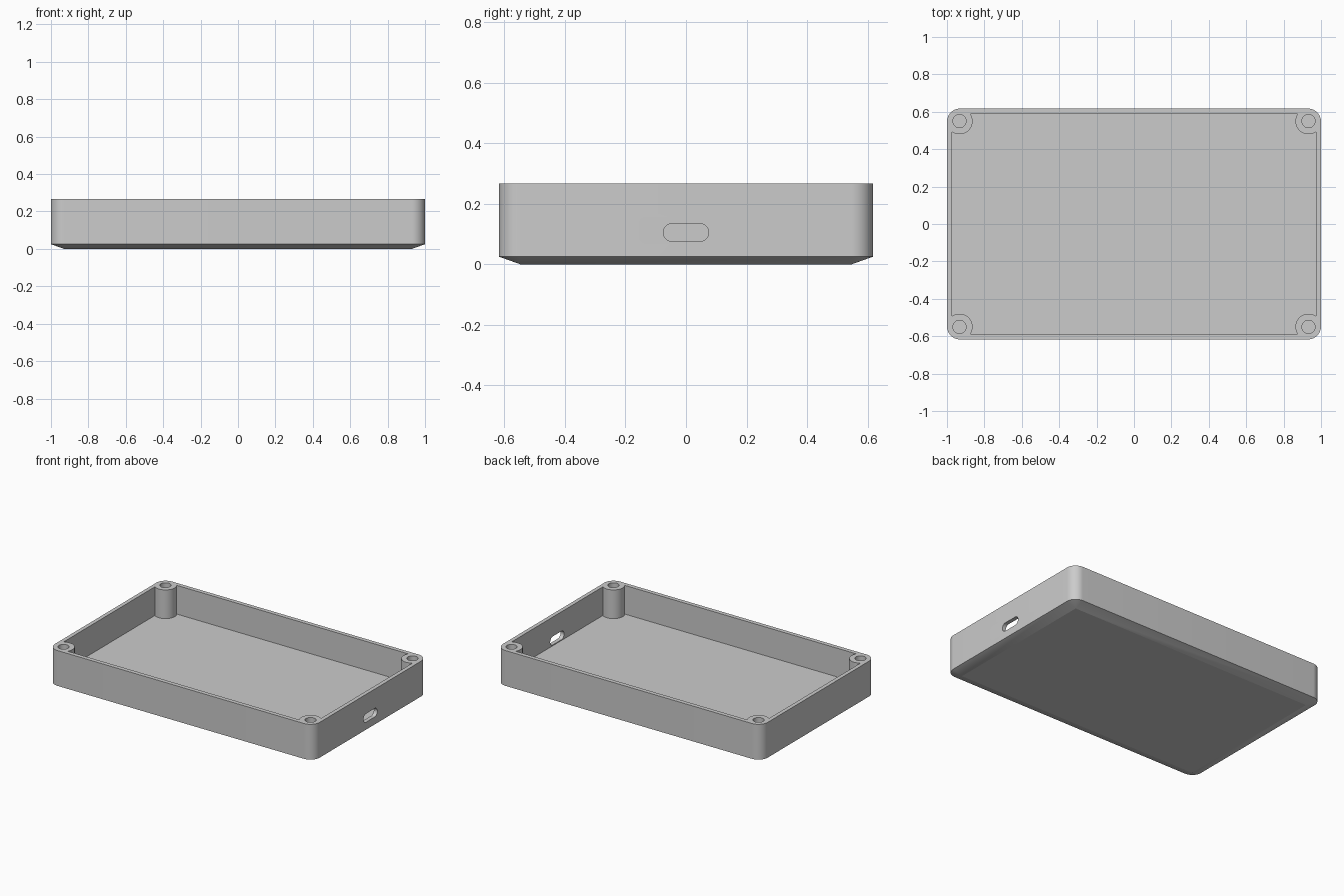
import bpy, bmesh
from math import sin, cos, pi, radians

cube = bpy.data.objects.get("Cube")
if cube:
    bpy.data.objects.remove(cube, do_unlink=True)

grey = bpy.data.materials.new("grey plastic")
grey.use_nodes = True
colour = (0.6, 0.6, 0.6, 1)
grey.diffuse_color = colour
grey.node_tree.nodes["Principled BSDF"].inputs["Base Color"].default_value = colour

HX, HY, HEIGHT = 1.0, 0.617, 0.266      # outer half sizes and height
CORNER, CHAMFER = 0.07, 0.025           # corner radius, chamfer height
INNER_X, INNER_Y, FLOOR = 0.973, 0.588, 0.07
BOSS_X, BOSS_Y, BOSS_R, HOLE_R = 0.933, 0.55, 0.07, 0.035


def rounded(hx, hy, r, steps=12):
    """Outline of a rounded rectangle, counterclockwise."""
    points = []
    for q, (sx, sy) in enumerate([(1, 1), (-1, 1), (-1, -1), (1, -1)]):
        for i in range(steps + 1):
            a = (q + i / steps) * pi / 2
            points.append((sx * (hx - r) + r * cos(a), sy * (hy - r) + r * sin(a)))
    return points


def loft(name, rings):
    """Closed solid through rings of matching points."""
    bm = bmesh.new()
    loops = [[bm.verts.new(p) for p in ring] for ring in rings]
    for low, high in zip(loops, loops[1:]):
        for i in range(len(low)):
            j = (i + 1) % len(low)
            bm.faces.new((low[i], low[j], high[j], high[i]))
    bm.faces.new(loops[0][::-1])
    bm.faces.new(loops[-1])
    bmesh.ops.remove_doubles(bm, verts=bm.verts, dist=0.0002)
    bmesh.ops.recalc_face_normals(bm, faces=bm.faces)
    mesh = bpy.data.meshes.new(name)
    bm.to_mesh(mesh)
    bm.free()
    mesh.materials.append(grey)
    obj = bpy.data.objects.new(name, mesh)
    bpy.context.collection.objects.link(obj)
    return obj


def prism(name, outline, z0, z1):
    return loft(name, [[(x, y, z) for x, y in outline] for z in (z0, z1)])


def cylinder(name, x, y, r, z0, z1, sides=48):
    angles = [2 * pi * i / sides for i in range(sides)]
    return prism(name, [(x + r * cos(a), y + r * sin(a)) for a in angles], z0, z1)


def cut(target, cutter):
    """Subtract the cutter, then discard it."""
    cutter.hide_render = True
    mod = target.modifiers.new("cut", 'BOOLEAN')
    mod.operation, mod.solver, mod.object = 'DIFFERENCE', 'EXACT', cutter
    bpy.context.view_layer.objects.active = target
    bpy.ops.object.modifier_apply(modifier=mod.name)
    bpy.data.objects.remove(cutter, do_unlink=True)


# Outer shell: rounded walls over a chamfered base
outer = rounded(HX, HY, CORNER)
base = rounded(HX - CORNER, HY - CORNER, 0)
shell = loft("enclosure_tray", [[(x, y, 0) for x, y in base],
                                [(x, y, CHAMFER) for x, y in outer],
                                [(x, y, HEIGHT) for x, y in outer]])

# Cavity that leaves a round screw boss in each corner
corners = [(sx * BOSS_X, sy * BOSS_Y) for sx in (-1, 1) for sy in (-1, 1)]
box = [(-INNER_X, -INNER_Y), (INNER_X, -INNER_Y), (INNER_X, INNER_Y), (-INNER_X, INNER_Y)]
cavity = prism("cavity_cutter", box, FLOOR, HEIGHT + 0.1)
for x, y in corners:
    cut(cavity, cylinder("boss", x, y, BOSS_R, 0, HEIGHT + 0.2))
cut(shell, cavity)

# Screw holes
for x, y in corners:
    cut(shell, cylinder("screw_hole", x, y, HOLE_R, FLOOR, HEIGHT + 0.1))

# Cable slot through the +x wall
slot = rounded(0.075, 0.029, 0.029)
cut(shell, loft("cable_slot", [[(x, y, z + 0.105) for y, z in slot] for x in (0.9, 1.1)]))

bpy.ops.object.select_all(action='DESELECT')
shell.select_set(True)
bpy.context.view_layer.objects.active = shell
bpy.ops.object.shade_smooth_by_angle(angle=radians(15))
